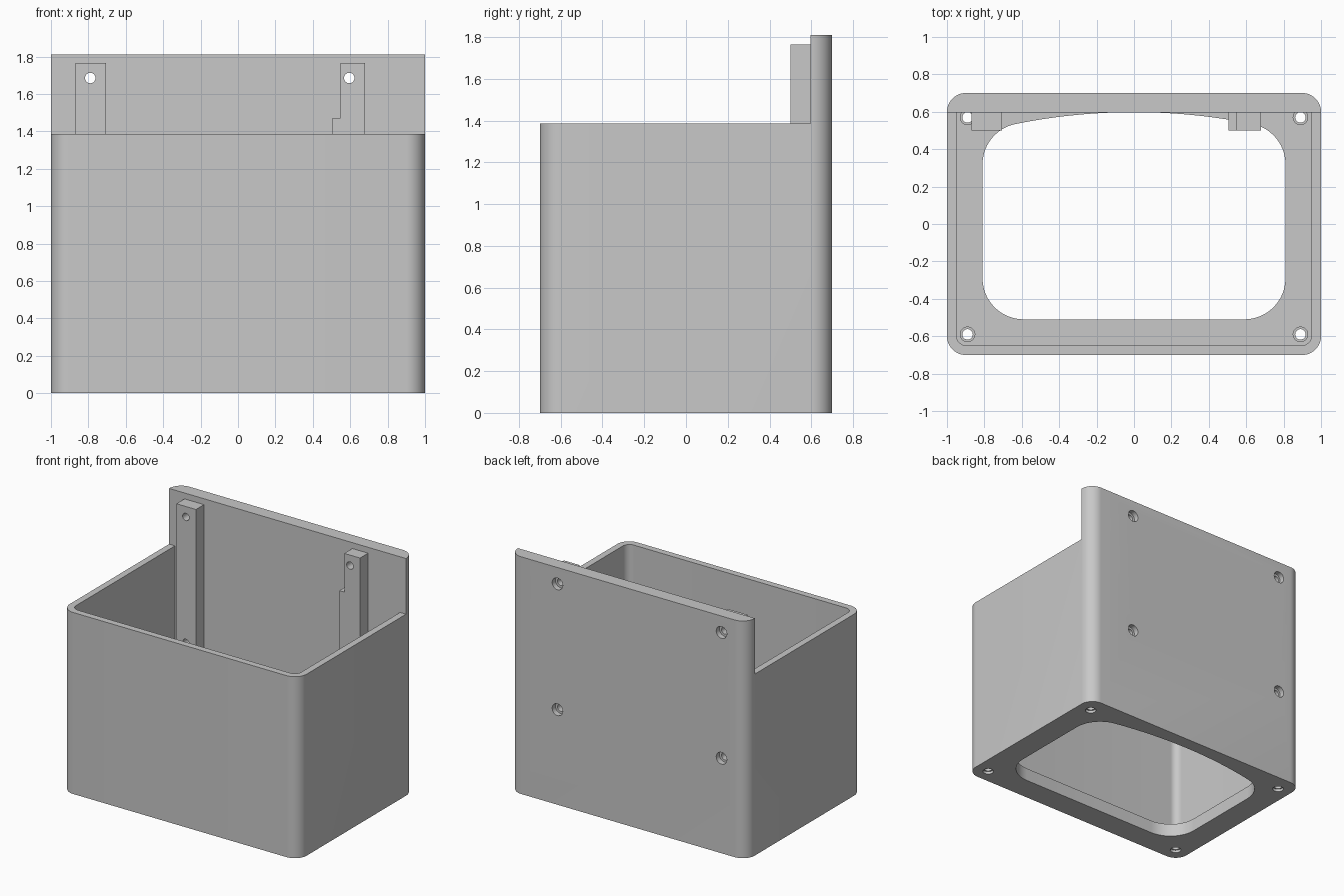
import bpy, bmesh, math
from mathutils import Matrix

cube = bpy.data.objects.get("Cube")
if cube:
    bpy.data.objects.remove(cube, do_unlink=True)

grey = bpy.data.materials.new("plain grey")
grey.use_nodes = True
colour = (0.58, 0.58, 0.58, 1)
grey.diffuse_color = colour
grey.node_tree.nodes["Principled BSDF"].inputs["Base Color"].default_value = colour


def arc(cx, cy, r, a0, a1, n=12):
    """Points on an arc, angles in degrees."""
    angles = [math.radians(a0 + (a1 - a0) * i / n) for i in range(n + 1)]
    return [(cx + r * math.cos(a), cy + r * math.sin(a)) for a in angles]


def add_object(name, bm):
    bmesh.ops.recalc_face_normals(bm, faces=bm.faces)
    mesh = bpy.data.meshes.new(name)
    bm.to_mesh(mesh)
    bm.free()
    mesh.materials.append(grey)
    obj = bpy.data.objects.new(name, mesh)
    bpy.context.collection.objects.link(obj)
    return obj


def prism(name, outline, z0, z1):
    """Extrude a plan outline from z0 to z1."""
    bm = bmesh.new()
    face = bm.faces.new([bm.verts.new((x, y, z0)) for x, y in outline])
    ext = bmesh.ops.extrude_face_region(bm, geom=[face])
    top = [v for v in ext["geom"] if isinstance(v, bmesh.types.BMVert)]
    bmesh.ops.translate(bm, verts=top, vec=(0, 0, z1 - z0))
    return add_object(name, bm)


def block(name, x0, x1, y0, y1, z0, z1):
    return prism(name, [(x0, y0), (x1, y0), (x1, y1), (x0, y1)], z0, z1)


def pin(x, y, z, r, length, along_y=False, r2=None):
    """Round cutter centred on a point."""
    bm = bmesh.new()
    turn = Matrix.Rotation(math.pi / 2, 4, "X") if along_y else Matrix()
    bmesh.ops.create_cone(bm, cap_ends=True, segments=24, radius1=r,
                          radius2=r if r2 is None else r2, depth=length,
                          matrix=Matrix.Translation((x, y, z)) @ turn)
    return add_object("cutter", bm)


def cut(obj, cutters):
    """Subtract the cutters from the object and keep the result."""
    for c in cutters:
        c.hide_render = True
        mod = obj.modifiers.new("cut", "BOOLEAN")
        mod.operation = "DIFFERENCE"
        mod.solver = "EXACT"
        mod.object = c
    bpy.context.view_layer.update()
    graph = bpy.context.evaluated_depsgraph_get()
    mesh = bpy.data.meshes.new_from_object(obj.evaluated_get(graph))
    obj.modifiers.clear()
    obj.data = mesh


HALF_X, HALF_Y, CORNER = 1.0, 0.7, 0.1
BACK_Y, RIM_Z, TOP_Z, FLOOR_Z = 0.597, 1.385, 1.81, 0.1

# Outer shell with rounded upright corners
cx, cy = HALF_X - CORNER, HALF_Y - CORNER
shell = prism("box_shell", arc(cx, cy, CORNER, 0, 90) + arc(-cx, cy, CORNER, 90, 180)
              + arc(-cx, -cy, CORNER, 180, 270) + arc(cx, -cy, CORNER, 270, 360), 0, TOP_Z)

# Cavity, and the space in front of the tall back plate
ix, iy, ir = 0.95, 0.65, 0.055
cavity = prism("cutter", [(ix, BACK_Y), (-ix, BACK_Y)]
               + arc(ir - ix, ir - iy, ir, 180, 270) + arc(ix - ir, ir - iy, ir, 270, 360),
               FLOOR_Z, TOP_Z + 0.2)
front_gap = block("cutter", -1.2, 1.2, -1, BACK_Y, RIM_Z, TOP_Z + 0.3)

# Floor opening: round corners and a bowed back edge
r, big = 0.22, 3.2
ox, bow_y = 0.81 - r, 0.598 - big
tangent = math.acos(ox / (big - r))
back_cy = bow_y + (big - r) * math.sin(tangent)
t = math.degrees(tangent)
opening = prism("cutter", arc(ox, back_cy, r, 0, t) + arc(0, bow_y, big, t, 180 - t, 24)[1:-1]
                + arc(-ox, back_cy, r, 180 - t, 180)
                + arc(-ox, r - 0.51, r, 180, 270) + arc(ox, r - 0.51, r, 270, 360),
                -0.2, FLOOR_Z + 0.1)

# Floor screw holes, recessed at both ends
floor_cuts = []
for x in (-0.89, 0.89):
    for y in (-0.59, 0.57):
        floor_cuts += [pin(x, y, 0.05, 0.028, 0.12),
                       pin(x, y, FLOOR_Z - 0.01, 0.039, 0.03),
                       pin(x, y, 0.0, 0.039, 0.04)]

# Back plate screw holes, recessed from behind
rail_cuts = []
back_recesses = []
for x in (-0.79, 0.595):
    for z in (0.725, 1.685):
        rail_cuts.append(pin(x, 0.6, z, 0.028, 0.4, True))
        back_recesses.append(pin(x, HALF_Y, z, 0.045, 0.08, True))

cut(shell, [cavity, front_gap, opening] + floor_cuts + rail_cuts + back_recesses)

# Mounting rails on the inside of the back plate
RAIL_Y, RAIL_Z, STEP_Z = 0.5, 1.765, 1.47
right_rail = block("right_rail", -0.87, -0.705, RAIL_Y, BACK_Y, FLOOR_Z, RAIL_Z)
left_rail = block("left_rail", 0.505, 0.68, RAIL_Y, BACK_Y, FLOOR_Z, RAIL_Z)
notch = block("cutter", 0.4, 0.547, RAIL_Y - 0.1, BACK_Y + 0.1, STEP_Z, RAIL_Z + 0.1)
cut(right_rail, rail_cuts[:2])
cut(left_rail, rail_cuts[2:] + [notch])

# Remove the cutters and smooth the curved faces
for obj in [cavity, front_gap, opening, notch] + floor_cuts + rail_cuts + back_recesses:
    bpy.data.objects.remove(obj, do_unlink=True)
bpy.ops.object.select_all(action="DESELECT")
for obj in (shell, left_rail, right_rail):
    obj.select_set(True)
    bpy.context.view_layer.objects.active = obj
bpy.ops.object.shade_smooth_by_angle(angle=math.radians(30))
